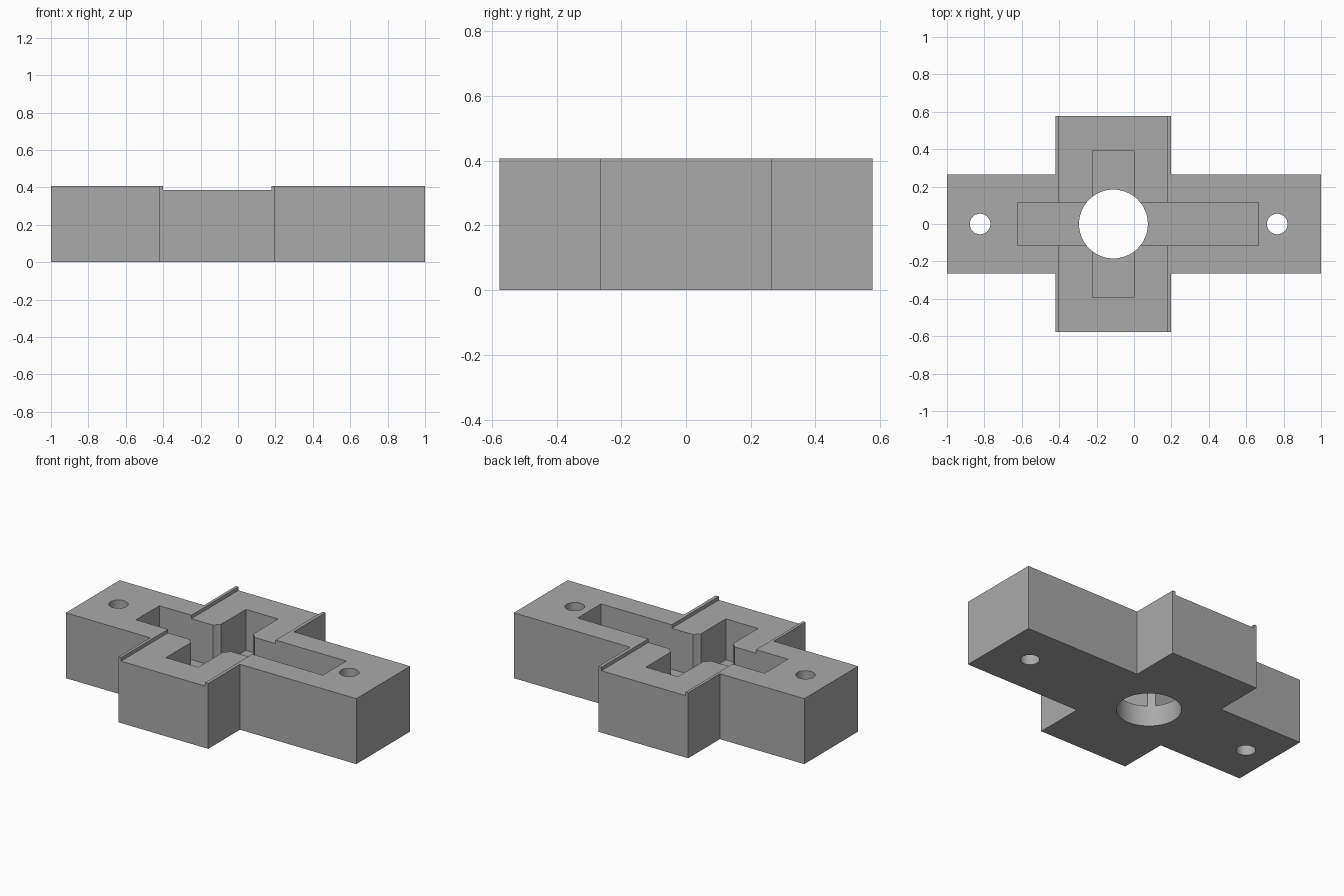
import bpy

cube = bpy.data.objects.get("Cube")
if cube:
    bpy.data.objects.remove(cube, do_unlink=True)

HEIGHT = 0.407
RECESS_Z = 0.385
FLOOR_Z = 0.13
HUB_X = -0.11      # centre of the cross arm and the bore

grey = bpy.data.materials.new("plain grey")
grey.use_nodes = True
colour = (0.4, 0.4, 0.4, 1)
grey.diffuse_color = colour
grey.node_tree.nodes["Principled BSDF"].inputs["Base Color"].default_value = colour


def box(name, x0, x1, half_y, z0, z1):
    bpy.ops.mesh.primitive_cube_add(size=1, location=((x0 + x1) / 2, 0, (z0 + z1) / 2))
    ob = bpy.context.object
    ob.name = name
    ob.scale = (x1 - x0, 2 * half_y, z1 - z0)
    bpy.ops.object.transform_apply(location=True, rotation=False, scale=True)
    ob.data.materials.append(grey)
    return ob


def bore(name, x, radius):
    bpy.ops.mesh.primitive_cylinder_add(vertices=64, radius=radius, depth=2, location=(x, 0, 0))
    ob = bpy.context.object
    ob.name = name
    ob.data.materials.append(grey)
    return ob


def combine(target, tool, operation):
    mod = target.modifiers.new(tool.name, 'BOOLEAN')
    mod.operation = operation
    mod.solver = 'EXACT'
    mod.object = tool
    bpy.context.view_layer.objects.active = target
    bpy.ops.object.modifier_apply(modifier=mod.name)
    bpy.data.objects.remove(tool, do_unlink=True)


# Cross-shaped block
block = box("cross_block", -1, 1, 0.265, 0, HEIGHT)
combine(block, box("cross_arm", HUB_X - 0.309, HUB_X + 0.309, 0.577, 0, HEIGHT), 'UNION')

# Shallow channel across the top, two crossing pockets, through holes
cutters = [
    box("top_channel", HUB_X - 0.291, HUB_X + 0.288, 1, RECESS_Z, 1),
    box("long_pocket", -0.622, 0.665, 0.115, FLOOR_Z, 1),
    box("cross_pocket", HUB_X - 0.111, HUB_X + 0.111, 0.393, FLOOR_Z, 1),
    bore("centre_bore", HUB_X, 0.184),
    bore("right_bolt_hole", -0.823, 0.055),
    bore("left_bolt_hole", 0.766, 0.055),
]
for cutter in cutters:
    combine(block, cutter, 'DIFFERENCE')

# Smooth bores with crisp edges
bpy.ops.object.select_all(action='DESELECT')
block.select_set(True)
bpy.context.view_layer.objects.active = block
bpy.ops.object.shade_smooth_by_angle(angle=0.52)
